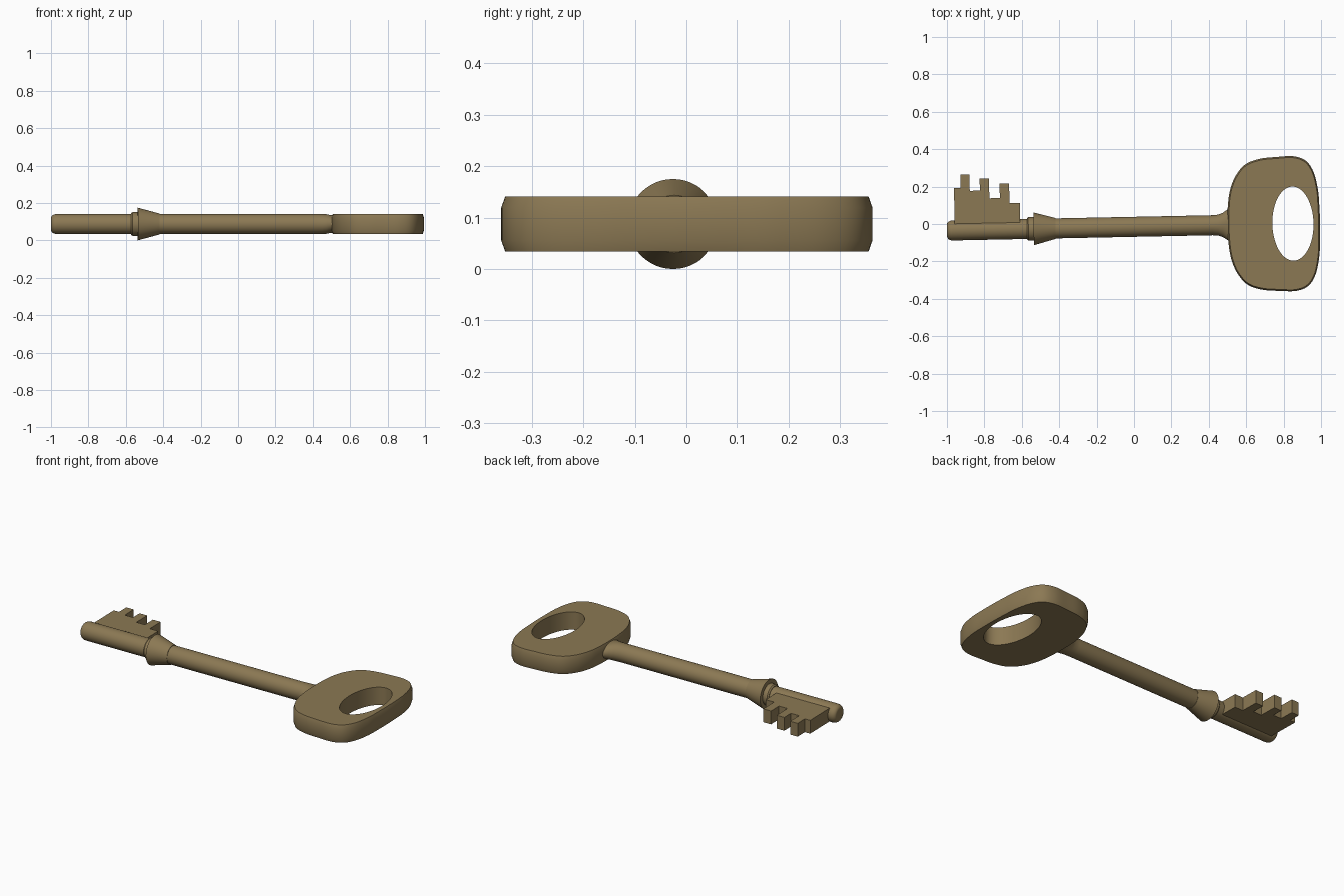
import bpy, bmesh, math
from mathutils import Matrix, Vector

if "Cube" in bpy.data.objects:
    bpy.data.objects.remove(bpy.data.objects["Cube"])

ZC = 0.0875                     # height of the shaft axis
TILT = math.radians(1.15)       # whole key lies slightly turned in plan
PLACE = Matrix.Translation((0, -0.015, ZC)) @ Matrix.Rotation(TILT, 4, 'Z')

brass = bpy.data.materials.new("aged brass")
brass.diffuse_color = (0.26, 0.19, 0.088, 1)
brass.use_nodes = True
brass.node_tree.nodes["Principled BSDF"].inputs["Base Color"].default_value = brass.diffuse_color


def finish(name, bm, smooth=True):
    bmesh.ops.remove_doubles(bm, verts=bm.verts, dist=1e-6)
    bmesh.ops.recalc_face_normals(bm, faces=bm.faces)
    bm.transform(PLACE)
    me = bpy.data.meshes.new(name)
    bm.to_mesh(me)
    bm.free()
    me.materials.append(brass)
    ob = bpy.data.objects.new(name, me)
    bpy.context.collection.objects.link(ob)
    if smooth:
        bpy.context.view_layer.objects.active = ob
        ob.select_set(True)
        bpy.ops.object.shade_smooth_by_angle(angle=math.radians(30))
        ob.select_set(False)


def lathe(name, stations, n=48):
    """Rings along x: (x, y radius, z radius), capped at both ends."""
    bm = bmesh.new()
    rings = [[bm.verts.new((x, ry * math.cos(2 * math.pi * i / n),
                            rz * math.sin(2 * math.pi * i / n))) for i in range(n)]
             for x, ry, rz in stations]
    for a, b in zip(rings, rings[1:]):
        for i in range(n):
            j = (i + 1) % n
            bm.faces.new((a[i], a[j], b[j], b[i]))
    bm.faces.new(rings[0])
    bm.faces.new(rings[-1])
    finish(name, bm)


# Shaft with rounded tip and a flare into the bow
R = 0.0535
tip = [(-1 + 0.03 * (1 - math.sin(t)), R - 0.022 * (1 - math.cos(t)), R - 0.022 * (1 - math.cos(t)))
       for t in [math.pi / 2 * (1 - k / 6) for k in range(7)]]
flare = [(0.42, R, R), (0.45, 0.056, R), (0.475, 0.065, 0.052), (0.495, 0.078, 0.048), (0.53, 0.10, 0.044)]
lathe("shaft", tip + flare)

# Collar: small ring followed by a cone
lathe("collar_ring", [(-0.572, 0.057, 0.057), (-0.565, 0.063, 0.063), (-0.53, 0.063, 0.063)])
lathe("collar_cone", [(-0.537, 0.0875, 0.0875), (-0.42, 0.056, 0.056)])

# Bit: flat plate with stepped teeth, (x end, height) for each step
steps = [(-0.923, 0.227), (-0.874, 0.297), (-0.82, 0.21), (-0.77, 0.274),
         (-0.714, 0.168), (-0.663, 0.246), (-0.608, 0.140)]
prof, x0 = [(-0.958, 0.0)], -0.958
for x1, h in steps:
    prof += [(x0, h), (x1, h)]
    x0 = x1
prof.append((x0, 0.0))
bm = bmesh.new()
face = bm.faces.new([bm.verts.new((x, y, -0.04)) for x, y in prof])
ext = bmesh.ops.extrude_face_region(bm, geom=[face])
bmesh.ops.translate(bm, vec=(0, 0, 0.08), verts=[v for v in ext["geom"] if isinstance(v, bmesh.types.BMVert)])
finish("bit", bm, smooth=False)

# Bow: rounded slab, half outline mirrored then smoothed with a closed spline
half = [(0.503, 0.09), (0.516, 0.18), (0.548, 0.26), (0.602, 0.322), (0.68, 0.35),
        (0.77, 0.358), (0.86, 0.36), (0.925, 0.335), (0.965, 0.275), (0.987, 0.18), (0.993, 0.09)]
ctrl = [Vector((0.5, 0))] + [Vector(p) for p in half] + [Vector((0.995, 0))]
ctrl += [Vector((x, -y)) for x, y in reversed(half)]


def spline(pts, sub=6):
    out, n = [], len(pts)
    for i in range(n):
        a, b, c, d = (pts[(i + k) % n] for k in (-1, 0, 1, 2))
        for s in range(sub):
            t = s / sub
            out.append(0.5 * (2 * b + (c - a) * t + (2 * a - 5 * b + 4 * c - d) * t * t
                              + (3 * b - a - 3 * c + d) * t ** 3))
    return out


outline = spline(ctrl)
centre = Vector((0.75, 0))
hole = []
for p in outline:
    a = math.atan2(p.y / 0.36, (p.x - 0.75) / 0.25)
    hole.append(Vector((0.85 + 0.11 * math.cos(a), 0.198 * math.sin(a))))

H = 0.0535


def inset(p, d):
    return p - (p - centre).normalized() * d


# Section loop: inner bottom, outer bottom, chamfered side, outer top, inner top
section = [[(p, -H) for p in hole],
           [(inset(p, 0.008), -H) for p in outline],
           [(p, -H + 0.022) for p in outline],
           [(p, H - 0.022) for p in outline],
           [(inset(p, 0.008), H) for p in outline],
           [(p, H) for p in hole]]
bm = bmesh.new()
loops = [[bm.verts.new((p.x, p.y, z)) for p, z in ring] for ring in section]
n = len(outline)
for a, b in zip(loops, loops[1:] + loops[:1]):
    for i in range(n):
        j = (i + 1) % n
        bm.faces.new((a[i], a[j], b[j], b[i]))
finish("bow", bm)
